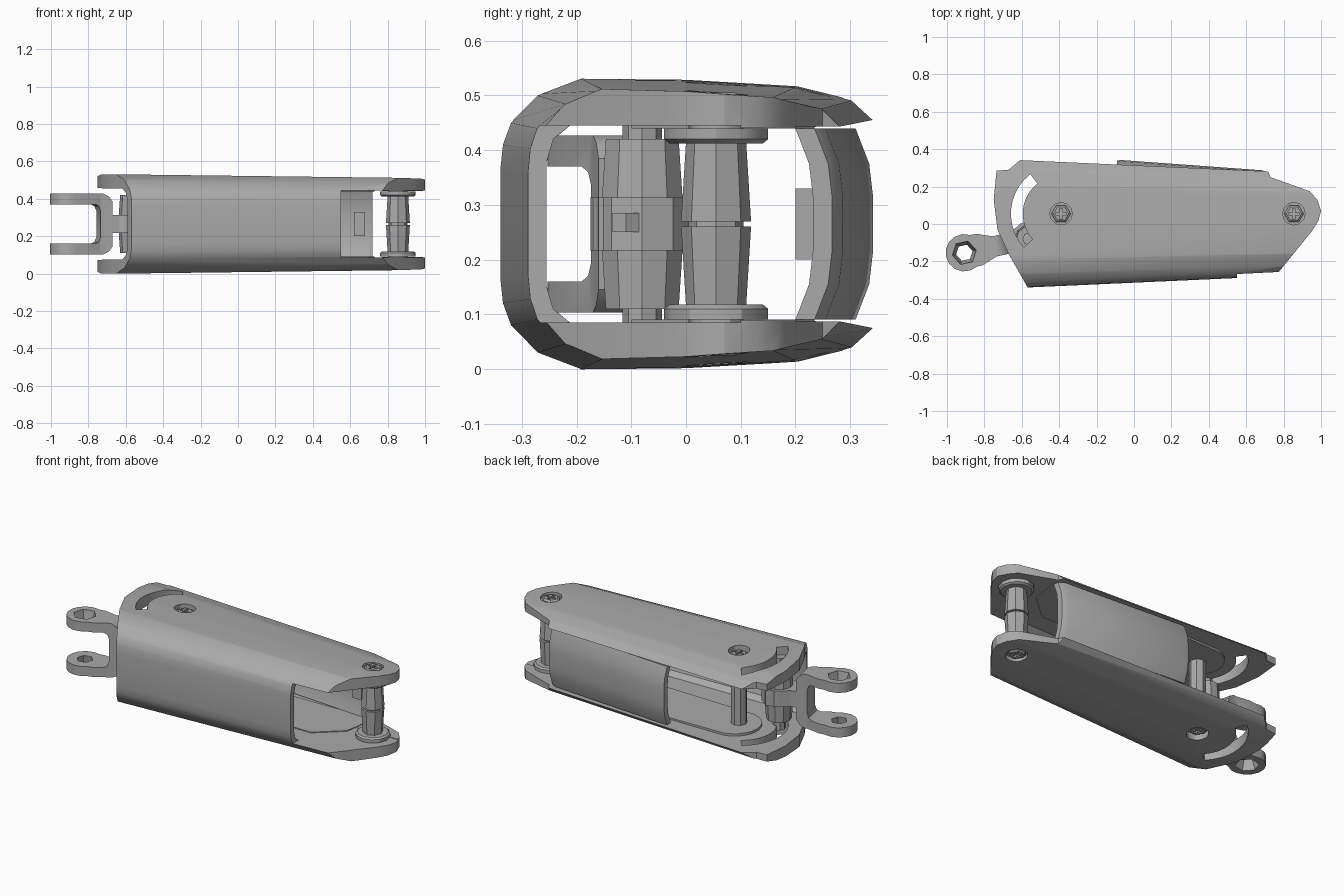
import bpy, bmesh, math
from mathutils import Matrix, Vector

if "Cube" in bpy.data.objects:
    bpy.data.objects.remove(bpy.data.objects["Cube"])

MID = 0.265                    # height of the mirror plane
PIVOT, AXLE = (-0.39, 0.055), (0.855, 0.055)
SLIDER = (-0.56, -0.08)

grey = bpy.data.materials.new("satin grey")
grey.use_nodes = True
grey.diffuse_color = (0.4, 0.4, 0.4, 1)
grey.node_tree.nodes["Principled BSDF"].inputs["Base Color"].default_value = grey.diffuse_color


def make(name, rings, smooth=30):
    """Loft a closed solid through rings of 3D points."""
    bm = bmesh.new()
    loops = [[bm.verts.new(p) for p in ring] for ring in rings]
    n = len(loops[0])
    for a, b in zip(loops, loops[1:]):
        for i in range(n):
            bm.faces.new((a[i], a[(i + 1) % n], b[(i + 1) % n], b[i]))
    bm.faces.new(loops[0][::-1])
    bm.faces.new(loops[-1])
    bmesh.ops.recalc_face_normals(bm, faces=bm.faces)
    mesh = bpy.data.meshes.new(name)
    bm.to_mesh(mesh)
    bm.free()
    mesh.materials.append(grey)
    obj = bpy.data.objects.new(name, mesh)
    bpy.context.collection.objects.link(obj)
    finish(obj, smooth)
    return obj


def finish(obj, angle=30):
    obj.data.shade_smooth()
    obj.data.set_sharp_from_angle(angle=math.radians(angle))


def prism(name, pts, z0, z1):
    return make(name, [[(x, y, z) for x, y in pts] for z in (z0, z1)])


def box(name, x0, x1, y0, y1, z0, z1):
    return prism(name, [(x0, y0), (x1, y0), (x1, y1), (x0, y1)], z0, z1)


def turned(name, centre, steps, sides=10):
    """Vertical turned part from (radius, height) steps."""
    cx, cy = centre
    return make(name, [[(cx + r * math.cos(i * math.tau / sides),
                         cy + r * math.sin(i * math.tau / sides), z)
                        for i in range(sides)] for r, z in steps])


def cut(obj, tool, mode="DIFFERENCE"):
    """Apply a boolean and discard the tool."""
    mod = obj.modifiers.new("cut", "BOOLEAN")
    mod.operation, mod.solver, mod.object = mode, "EXACT", tool
    bpy.context.view_layer.update()
    done = obj.evaluated_get(bpy.context.evaluated_depsgraph_get())
    mesh = bpy.data.meshes.new_from_object(done)
    obj.modifiers.clear()
    obj.data = mesh
    bpy.data.objects.remove(tool)
    finish(obj)


def arc(centre, r, a0, a1, n):
    return [(centre[0] + r * math.cos(math.radians(a0 + (a1 - a0) * i / n)),
             centre[1] + r * math.sin(math.radians(a0 + (a1 - a0) * i / n)))
            for i in range(n + 1)]


# Housing: C-shaped section, open at the back, tapering to the right
outer = [(-.34, .1), (-.335, .145), (-.32, .185), (-.27, .235), (-.19, .265),
         (0, .262), (.2, .25), (.3, .225), (.34, .19)]
inner = [(.24, .19), (-.25, .19), (-.285, .165), (-.3, .12)]
half = outer + inner


def section(x):
    sy = 1 - 0.133 * (x + 0.58)
    sz = 1 - 0.047 * (x + 0.6)
    top = [(x, y * sy, MID + z * sz) for y, z in half]
    low = [(x, y * sy, MID - z * sz) for y, z in half]
    return top + low[::-1]


def c_ring(x):
    # the outer wall and the inner wall join the two mirrored halves
    pts = section(x)
    n = len(outer)
    m = len(half)
    top, low = pts[:m], pts[m:][::-1]
    return top[:n] + top[n:] + low[n:][::-1] + low[:n][::-1]


housing = make("housing", [c_ring(-0.8), c_ring(1.05)])
outline = [(-.605, .345), (-.67, .29), (-.735, .285), (-.75, .13), (-.73, -.03),
           (-.665, -.17), (-.565, -.345), (.55, -.345), (.7, -.345), (.8, -.225),
           (.95, -.04), (.985, .015), (1, .07), (.98, .13), (.94, .175),
           (.73, .25), (.69, .345)]
cut(housing, prism("outline_cutter", outline, -0.1, 0.7), "INTERSECT")
cut(housing, box("front_opening_cutter", .55, 1.2, -.5, .1, .085, .445))
slot = arc(PIVOT, .268, 128, 222, 10) + arc(PIVOT, .205, 222, 128, 10)
cut(housing, prism("slot_cutter", slot, -0.1, 0.7))
for spot in (PIVOT, AXLE):
    for z0, z1 in ((.487, .6), (-.1, .043)):
        cut(housing, turned("recess_cutter", spot, [(.06, z0), (.06, z1)], 12))

# Back panel, gently bulged and slanted along the housing
bulge = [(-.045, 0), (-.04, .05), (-.035, .1), (-.03, .18)]
levels = [(.0, .175), (.025, .11), (.032, .05), (.032, -.05), (.025, -.11), (0, -.175)]
panel_rings = []
for x, y in ((-.09, .307), (-.07, .31), (.69, .255), (.72, .235)):
    face = [(x, y + b, MID + z) for b, z in levels]
    back = [(x, y + b - .035, MID + z) for b, z in levels[::-1]]
    panel_rings.append(face + back)
make("back_panel", panel_rings)
# Inner catch on the back panel
box("panel_catch", .62, .68, .2, .245, .2, .33)

# Inner liners lying on both plates, round at the pivot
liner = arc((-.37, .07), .15, 100, 260, 10) + [(.55, -.1), (.7, .03), (.73, .2), (.68, .235)]
for name, z0, z1 in (("lower_liner", .07, .09), ("upper_liner", .44, .46)):
    prism(name, liner, z0, z1)

# Pivot post and the two-part axle with end washers
turned("pivot_post", PIVOT, [(.045, .06), (.045, .47)], 8)
for name, s in (("upper", 1), ("lower", -1)):
    def up(steps):
        return [(r, MID + s * z) for r, z in steps]
    turned(name + "_axle_sleeve", AXLE, up([(.064, .005), (.055, .15)]), 8)
    turned(name + "_axle_washer", AXLE, up([(.085, .147), (.095, .155), (.095, .175)]), 12)
    turned(name + "_axle_end", AXLE, up([(.05, .17), (.05, .2)]), 12)

    # Screw heads with a hexagonal rim and a cross
    for part, spot in (("pivot", PIVOT), ("axle", AXLE)):
        label = f"{name}_{part}_screw"
        head = turned(label, spot, up([(.052, .19), (.052, .232), (.04, .24)]), 6)
        z = MID + s * .24
        for dx, dy in ((.028, .007), (.007, .028)):
            cut(head, box("cross_cutter", spot[0] - dx, spot[0] + dx,
                          spot[1] - dy, spot[1] + dy, z - .012, z + .012))

    # Slider barrel halves running in the curved slots
    turned(name + "_slider_barrel", SLIDER, up([(.078, .04), (.07, .155)]), 10)
    turned(name + "_slider_pin", SLIDER, up([(.036, .15), (.036, .215)]), 8)
turned("axle_core", AXLE, [(.05, .1), (.05, .43)], 8)

# Fork: C profile trimmed to its plan shape, then swung onto the slider
yoke = [(.04, .048), (-.125, .048), (-.125, .12), (-.145, .148), (-.175, .162),
        (-.47, .162), (-.47, .105), (-.22, .105), (-.2, .095), (-.19, .07)]
yoke += [(x, -z) for x, z in yoke[::-1]]
fork = make("fork", [[(x, y, z) for x, z in yoke] for y in (-.15, .15)])
plan = [(.06, .09), (-.03, .09), (-.09, .055), (-.19, .055), (-.27, .085)]
plan += arc((-.355, 0), .1, 60, 300, 10)
plan += [(x, -y) for x, y in plan[4::-1]]
cut(fork, prism("plan_cutter", plan, -.3, .3), "INTERSECT")
eye = (-.355, 0)
cut(fork, turned("eye_cutter", eye, [(.065, -.2), (.065, -.155), (.045, -.11),
                                     (.045, .11), (.065, .155), (.065, .2)], 6))
place = Matrix.Translation(Vector((*SLIDER, MID))) @ Matrix.Rotation(math.radians(12), 4, "Z")
fork.data.transform(place)

# Nut on the inner end of the fork
nut = turned("slider_nut", (SLIDER[0] + .08, SLIDER[1] - .03), [(.028, .25), (.028, .285)], 6)
turned("slider_hub", SLIDER, [(.095, MID - .048), (.095, MID + .048)], 10)
